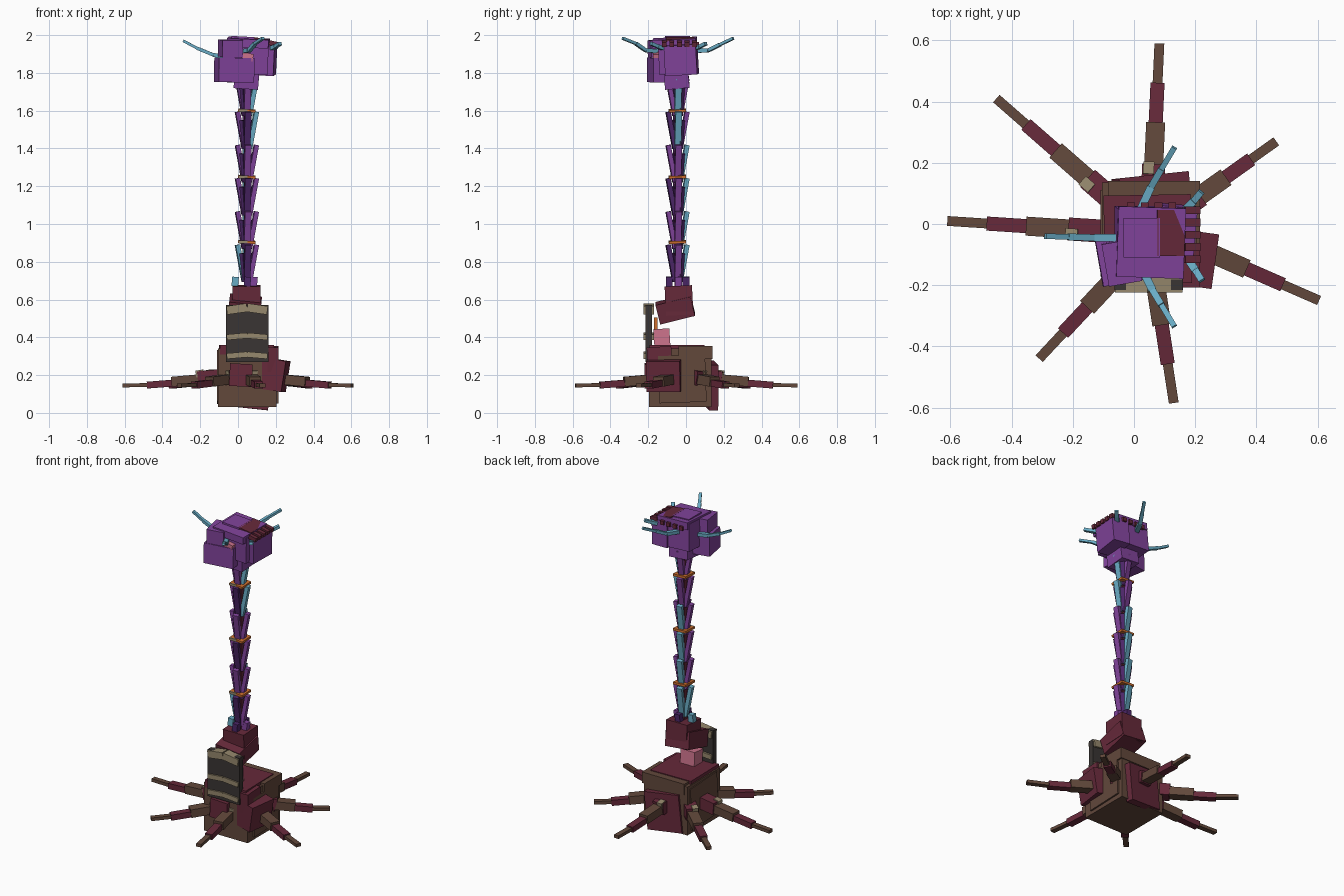
import bpy, bmesh, math
from mathutils import Vector, Matrix, Euler


def lin(c):
    return tuple(((v / 255 + 0.055) / 1.055) ** 2.4 for v in c) + (1.0,)


COLORS = {
    "brown": (98, 72, 59), "maroon": (102, 41, 58), "purple": (129, 67, 155),
    "dark_purple": (76, 38, 104), "blue": (105, 172, 197), "bone": (150, 136, 109),
    "charcoal": (58, 53, 51), "pink": (205, 115, 140), "orange": (205, 110, 45),
}
MATS = {}
for key, rgb in COLORS.items():
    MATS[key] = bpy.data.materials.new(key)
    MATS[key].diffuse_color = lin(rgb)


def box(name, color, center, size, rot=(0, 0, 0), matrix=None):
    """Flat-faced box; rot in degrees, or a ready orientation matrix."""
    bm = bmesh.new()
    bmesh.ops.create_cube(bm, size=1.0)
    bm.transform(Matrix.Diagonal((*size, 1)))
    mesh = bpy.data.meshes.new(name)
    bm.to_mesh(mesh)
    bm.free()
    mesh.materials.append(MATS[color])
    ob = bpy.data.objects.new(name, mesh)
    r = matrix or Euler([math.radians(a) for a in rot]).to_matrix()
    ob.matrix_world = Matrix.Translation(center) @ r.to_4x4()
    bpy.context.collection.objects.link(ob)
    return ob


def beam(name, color, a, b, width, depth):
    """Square bar from point a to point b."""
    a, b = Vector(a), Vector(b)
    d = b - a
    q = d.to_track_quat('Y', 'Z').to_matrix()
    return box(name, color, (a + b) / 2, (width, d.length, depth), matrix=q)


# Body block with skewed armour plates
box("body", "brown", (0.05, -0.03, 0.185), (0.31, 0.33, 0.31))
box("body_top_plate", "maroon", (0.045, -0.05, 0.335), (0.285, 0.29, 0.05), (0, 0, 1))
box("body_top_rim", "brown", (0.065, 0.05, 0.32), (0.30, 0.18, 0.07))
box("body_right_plate", "brown", (0.2, -0.02, 0.18), (0.03, 0.25, 0.25), (2, 0, 0))
box("body_left_plate", "brown", (-0.095, -0.03, 0.19), (0.03, 0.27, 0.27), (-3, 0, 0))
box("body_corner_plate", "maroon", (0.17, -0.11, 0.205), (0.17, 0.18, 0.165), (0, 9, -8))
box("body_upper_plate", "maroon", (0.185, -0.14, 0.285), (0.06, 0.13, 0.13), (3, 0, 0))
box("body_back_plate", "maroon", (0.055, 0.135, 0.145), (0.23, 0.05, 0.24), (0, 6, 6))
box("body_front_plate", "maroon", (0.015, -0.195, 0.2), (0.12, 0.05, 0.12), (0, 3, 0))

# Seven segmented legs, listed by root and tip in plan
LEGS = [((0.06, 0.10), (0.083, 0.59)), ((-0.05, 0.06), (-0.45, 0.41)),
        ((-0.08, -0.025), (-0.61, 0.01)), ((-0.03, -0.14), (-0.31, -0.44)),
        ((0.06, -0.13), (0.13, -0.585)), ((0.17, -0.06), (0.605, -0.25)),
        ((0.17, 0.06), (0.465, 0.27))]
for i, (root, tip) in enumerate(LEGS, 1):
    r, t = Vector((*root, 0)), Vector((*tip, 0))
    n = (r - t).normalized()
    length = (r - t).length
    k = min(1.0, length / 0.46)

    def at(dist, z):
        return t + n * dist + Vector((0, 0, z))
    beam(f"leg_{i}_tip", "brown", at(0, 0.145), at(0.14 * k, 0.148), 0.032, 0.02)
    beam(f"leg_{i}_shin", "maroon", at(0.13 * k, 0.147), at(0.27 * k, 0.158), 0.046, 0.036)
    beam(f"leg_{i}_knee", "brown", at(0.26 * k, 0.165), at(0.43 * k, 0.18), 0.062, 0.052)
    beam(f"leg_{i}_hip", "maroon", at(0.40 * k, 0.182), at(length, 0.195), 0.075, 0.075)
    side = n.cross(Vector((0, 0, 1))) * 0.016
    beam(f"leg_{i}_claw", "bone", at(0.39 * k, 0.205) + side,
         at(0.43 * k, 0.212) + side, 0.036, 0.036)

# Front shield with ribs
box("shield", "charcoal", (0.048, -0.198, 0.42), (0.225, 0.034, 0.30))
for i, z in enumerate((0.305, 0.405, 0.55)):
    for s in (-1, 1):
        h = 0.045 if i == 2 else 0.03
        box("shield_rib", "bone", (0.048 + s * 0.054, -0.197, z), (0.108, 0.055, h),
            (0, s * (8 if i == 2 else 5), 0))

# Pink neck root and lower head block
box("flesh_root", "pink", (0.05, -0.128, 0.40), (0.10, 0.085, 0.09), (4, 0, 0))
box("flesh_strand", "orange", (0.05, -0.16, 0.46), (0.03, 0.018, 0.09))
box("shoulder_lower", "maroon", (0.035, -0.057, 0.55), (0.17, 0.19, 0.105), (14, 6, 0))
box("shoulder", "maroon", (0.045, -0.037, 0.595), (0.148, 0.145, 0.155), (3, 0, 0))

# Stem core and overlapping leaf tiers
CX, CY = 0.047, -0.045
box("stem_core", "maroon", (CX, CY, 1.24), (0.03, 0.03, 1.2))
DIRS = {"right": (1, 0), "back": (0, 1), "left": (-1, 0), "front": (0, -1)}
BLUE = [("left", "back"), ("back",), ("back",), ("back",), ("right",), ("right",)]
for tier in range(6):
    z0 = 0.695 + 0.176 * tier
    for d, (dx, dy) in DIRS.items():
        col = "blue" if d in BLUE[tier] else "purple"
        if d == "front" and tier % 2 == 0:
            col = "dark_purple"
        sx, sy = -dy * 0.006, dx * 0.006
        beam(f"leaf_{tier}_{d}", col,
             (CX + dx * 0.014, CY + dy * 0.014, z0),
             (CX + dx * 0.05 + sx, CY + dy * 0.05 + sy, z0 + 0.195), 0.034, 0.024)
    for dx, dy in ((1, 1), (-1, -1)):
        beam(f"inner_leaf_{tier}", "dark_purple",
             (CX + dx * 0.012, CY + dy * 0.012, z0),
             (CX + dx * 0.022, CY + dy * 0.022, z0 + 0.15), 0.024, 0.024)
for z in (0.905, 1.25, 1.60):
    box("stem_ring", "orange", (CX, CY, z), (0.092, 0.092, 0.014), (2, 3, 0))
    box("stem_ring_front", "bone", (CX - 0.02, CY - 0.044, z), (0.045, 0.008, 0.016))
for x, y, c in ((-0.015, -0.04, "blue"), (0.05, -0.088, "dark_purple"),
                (0.05, 0.0, "dark_purple"), (0.085, -0.04, "purple")):
    box("stem_foot", c, (x, y, 0.695), (0.035, 0.035, 0.05), (0, 5, 0))

# Head: skewed purple blocks with maroon plating
box("head_neck", "purple", (0.045, -0.05, 1.77), (0.13, 0.13, 0.10), (5, 4, 0))
box("head_core", "purple", (0.05, -0.045, 1.885), (0.22, 0.20, 0.17), (3, 3, 0))
box("head_front_lobe", "purple", (-0.02, -0.115, 1.815), (0.19, 0.15, 0.13), (0, 1, 10))
box("head_right_lobe", "purple", (0.14, -0.025, 1.87), (0.115, 0.17, 0.16), (3, 3, -5))
box("head_top_plate", "purple", (0.055, -0.06, 1.96), (0.22, 0.23, 0.045), (2, 3, -2))
box("head_crown", "purple", (0.025, -0.045, 1.98), (0.12, 0.13, 0.025), (0, 3, 0))
box("head_left_block", "purple", (-0.04, -0.125, 1.93), (0.11, 0.14, 0.09), (2, 0, 10))
box("head_gum", "pink", (0.05, -0.15, 1.885), (0.06, 0.05, 0.04), (0, 12, 0))
for i in range(5):
    box("head_tooth", "maroon", (0.19, -0.115 + i * 0.04, 1.955), (0.05, 0.025, 0.025), (0, 12, 0))
for i in range(4):
    box("head_back_tooth", "maroon", (-0.01 + i * 0.045, 0.052, 1.95), (0.025, 0.035, 0.025))
box("head_back_plate", "maroon", (0.12, -0.03, 1.975), (0.09, 0.15, 0.018), (0, 8, 0))

# Feelers: root, bend, tip
FEELERS = [((-0.03, -0.045, 1.88), (-0.13, -0.045, 1.895), (-0.215, -0.042, 1.93), (-0.29, -0.04, 1.97)),
           ((0.02, 0.045, 1.915), (0.055, 0.12, 1.92), (0.09, 0.18, 1.95), (0.132, 0.25, 1.983)),
           ((0.03, -0.155, 1.915), (0.06, -0.215, 1.92), (0.09, -0.265, 1.955), (0.132, -0.335, 1.983)),
           ((0.17, 0.05, 1.93), (0.195, 0.075, 1.94), (0.22, 0.105, 1.955)),
           ((0.18, -0.12, 1.93), (0.2, -0.15, 1.94), (0.222, -0.185, 1.955))]
for i, pts in enumerate(FEELERS, 1):
    for j, (a, b) in enumerate(zip(pts, pts[1:])):
        w = 0.026 - 0.004 * j
        beam(f"feeler_{i}_{j}", "blue", a, b, w, w * 0.8)
